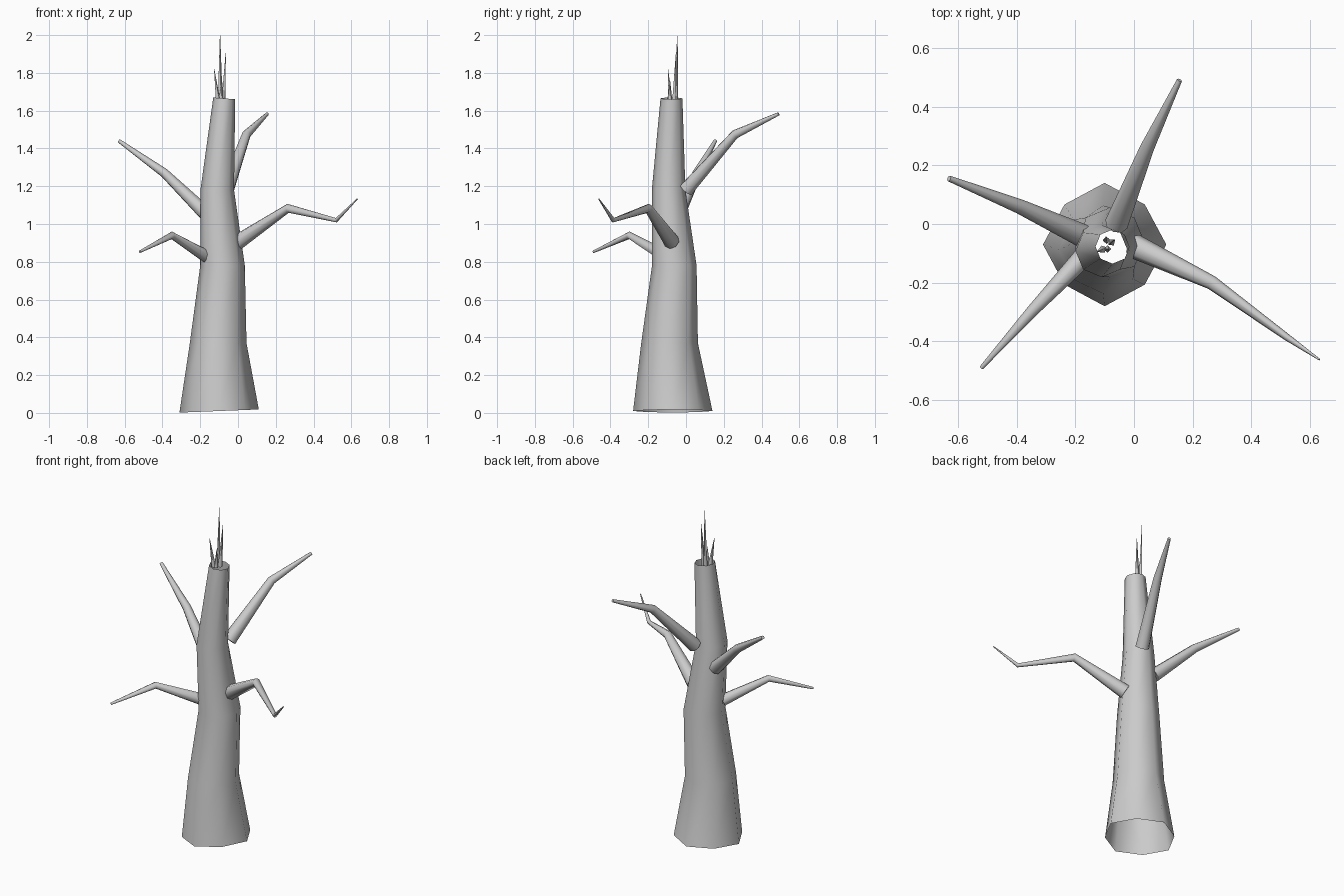
import bpy, bmesh, math
from mathutils import Vector

cube = bpy.data.objects.get("Cube")
if cube:
    bpy.data.objects.remove(cube, do_unlink=True)

# Single grey bark colour
bark = bpy.data.materials.new("grey_bark")
bark.use_nodes = True
bark.diffuse_color = (0.6, 0.6, 0.6, 1)
bsdf = bark.node_tree.nodes["Principled BSDF"]
bsdf.inputs["Base Color"].default_value = bark.diffuse_color
bsdf.inputs["Roughness"].default_value = 0.8


def loft(name, rings, capped):
    """Join rings of points into a smooth tube, with optional flat ends."""
    bm = bmesh.new()
    loops = [[bm.verts.new(p) for p in ring] for ring in rings]
    n = len(loops[0])
    for low, high in zip(loops, loops[1:]):
        for i in range(n):
            j = (i + 1) % n
            face = bm.faces.new((low[i], low[j], high[j], high[i]))
            face.smooth = True
    if capped:
        for cap in (loops[0][::-1], loops[-1]):
            face = bm.faces.new(cap)
            for edge in face.edges:
                edge.smooth = False
    mesh = bpy.data.meshes.new(name)
    bm.to_mesh(mesh)
    bm.free()
    mesh.materials.append(bark)
    obj = bpy.data.objects.new(name, mesh)
    bpy.context.collection.objects.link(obj)
    return obj


def tube(name, path, radii, sides=8):
    """Tapering tube along a bent path, mitred at each bend."""
    pts = [Vector(p) for p in path]
    rings = []
    for k, (p, r) in enumerate(zip(pts, radii)):
        before = (p - pts[k - 1]).normalized() if k else Vector()
        after = (pts[k + 1] - p).normalized() if k + 1 < len(pts) else Vector()
        turn = (before + after).to_track_quat('Z', 'Y')
        angles = [math.tau * i / sides for i in range(sides)]
        rings.append([p + turn @ Vector((r * math.cos(a), r * math.sin(a), 0)) for a in angles])
    return loft(name, rings, True)


# Hollow trunk, open at both ends: centre x, y, height, radius, diagonal scale, tilt
sections = [
    (-0.10, -0.07, 0.01, 0.21, 0.92, 0.04),
    (-0.105, -0.087, 0.37, 0.15, 0.96, 0),
    (-0.082, -0.062, 0.78, 0.118, 1, 0),
    (-0.11, -0.092, 1.18, 0.089, 1, 0),
    (-0.073, -0.077, 1.665, 0.058, 1, -0.08),
]
trunk_rings = []
for x, y, z, r, diagonal, tilt in sections:
    ring = []
    for i in range(8):
        a = math.tau * i / 8
        s = r * (diagonal if i % 2 else 1)
        ring.append((x + s * math.cos(a), y + s * math.sin(a), z + tilt * s * math.cos(a)))
    trunk_rings.append(ring)
loft("trunk", trunk_rings, False)

# Bare branches
tube("back_branch", [(-0.06, 0.0, 1.18), (0.045, 0.26, 1.475), (0.155, 0.49, 1.583)],
     [0.04, 0.024, 0.009])
tube("right_branch", [(-0.175, -0.04, 1.06), (-0.39, 0.06, 1.27), (-0.63, 0.155, 1.44)],
     [0.04, 0.025, 0.01])
tube("front_branch", [(-0.17, -0.11, 0.83), (-0.35, -0.3, 0.94), (-0.52, -0.49, 0.853)],
     [0.035, 0.02, 0.007])
tube("left_branch", [(0.0, -0.075, 0.905), (0.265, -0.2, 1.083), (0.52, -0.385, 1.02), (0.632, -0.462, 1.133)],
     [0.042, 0.024, 0.012, 0.003])

# Thin splinters of broken wood at the top
splinters = [
    ((-0.105, -0.085), (-0.126, -0.095, 1.82)),
    ((-0.094, -0.055), (-0.095, -0.045, 2.0)),
    ((-0.077, -0.063), (-0.065, -0.053, 1.905)),
    ((-0.09, -0.085), (-0.085, -0.085, 1.76)),
]
for i, ((x, y), tip) in enumerate(splinters):
    tube(f"splinter_{i + 1}", [(x, y, 1.65), tip], [0.013, 0.001], 4)
